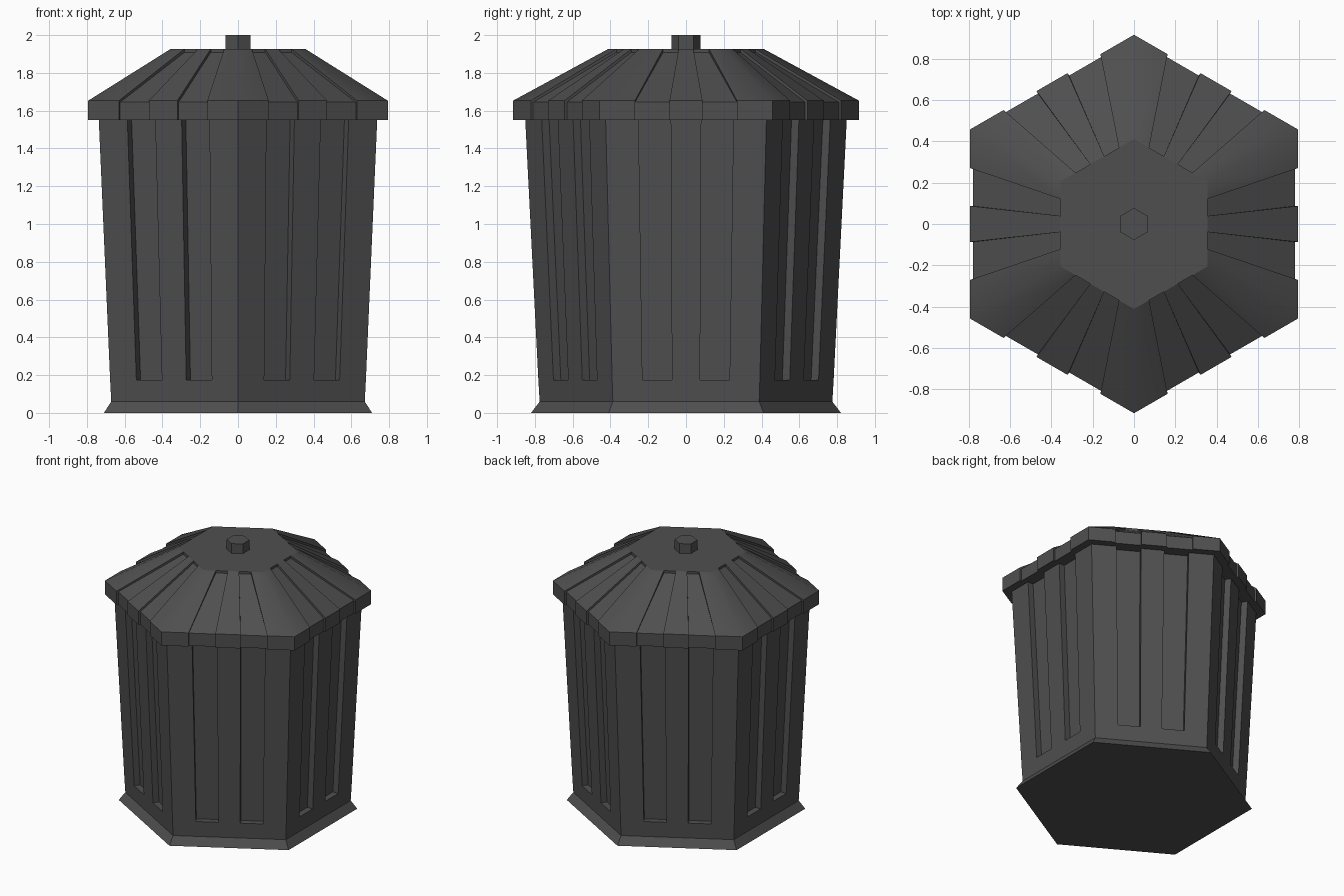
import bpy, bmesh, math

if "Cube" in bpy.data.objects:
    bpy.data.objects.remove(bpy.data.objects["Cube"])

GREY = bpy.data.materials.new("dark grey")
GREY.diffuse_color = (0.078, 0.078, 0.078, 1)
GREY.use_nodes = True
GREY.node_tree.nodes["Principled BSDF"].inputs["Base Color"].default_value = GREY.diffuse_color

# Cross-section of one hexagon side: (position along side, 1 = groove floor)
SIDE = [(-1, 0), (-.59, 0), (-.59, 1), (-.19, 1), (-.19, 0),
        (.19, 0), (.19, 1), (.59, 1), (.59, 0)]


def hex_loft(name, rings, smooth_angle=None):
    """Loft a grooved hexagon through rings of (apothem, z, groove inset, groove drop)."""
    bm = bmesh.new()
    loops = []
    for ap, z, inset, drop in rings:
        loop = []
        half = ap * math.tan(math.pi / 6)
        for k in range(6):
            c, s = math.cos(k * math.pi / 3), math.sin(k * math.pi / 3)
            for u, g in SIDE:
                r, t = ap - g * inset, u * half
                loop.append(bm.verts.new((r * c - t * s, r * s + t * c, z - g * drop)))
        loops.append(loop)
    n = len(loops[0])
    for a, b in zip(loops, loops[1:]):
        for i in range(n):
            j = (i + 1) % n
            bm.faces.new((a[i], a[j], b[j], b[i]))
    bm.faces.new(loops[0][::-1])
    bm.faces.new(loops[-1])
    bmesh.ops.remove_doubles(bm, verts=bm.verts, dist=1e-5)
    me = bpy.data.meshes.new(name)
    bm.to_mesh(me)
    bm.free()
    me.materials.append(GREY)
    ob = bpy.data.objects.new(name, me)
    bpy.context.collection.objects.link(ob)
    if smooth_angle:
        bpy.ops.object.select_all(action='DESELECT')
        ob.select_set(True)
        bpy.context.view_layer.objects.active = ob
        bpy.ops.object.shade_smooth_by_angle(angle=math.radians(smooth_angle))
        for p in me.polygons:          # keep the caps flat
            if abs(p.normal.z) > .99:
                p.use_smooth = False
    return ob


# Tapered bin with flared foot and grooves running up under the lid
hex_loft("bin_body", [
    (.71, 0, 0, 0),
    (.671, .06, 0, 0),
    (.677, .175, 0, 0),
    (.677, .175, .045, 0),
    (.737, 1.552, .045, 0),
])

# Overhanging lid with rim, sloped grooved roof and flat top
hex_loft("lid", [
    (.793, 1.55, .014, 0),
    (.793, 1.653, .014, .008),
    (.356, 1.927, 0, .018),
    (.356, 1.927, 0, 0),
], smooth_angle=35)

# Small hexagonal knob
hex_loft("lid_knob", [(.067, 1.92, 0, 0), (.067, 2.0, 0, 0)])
